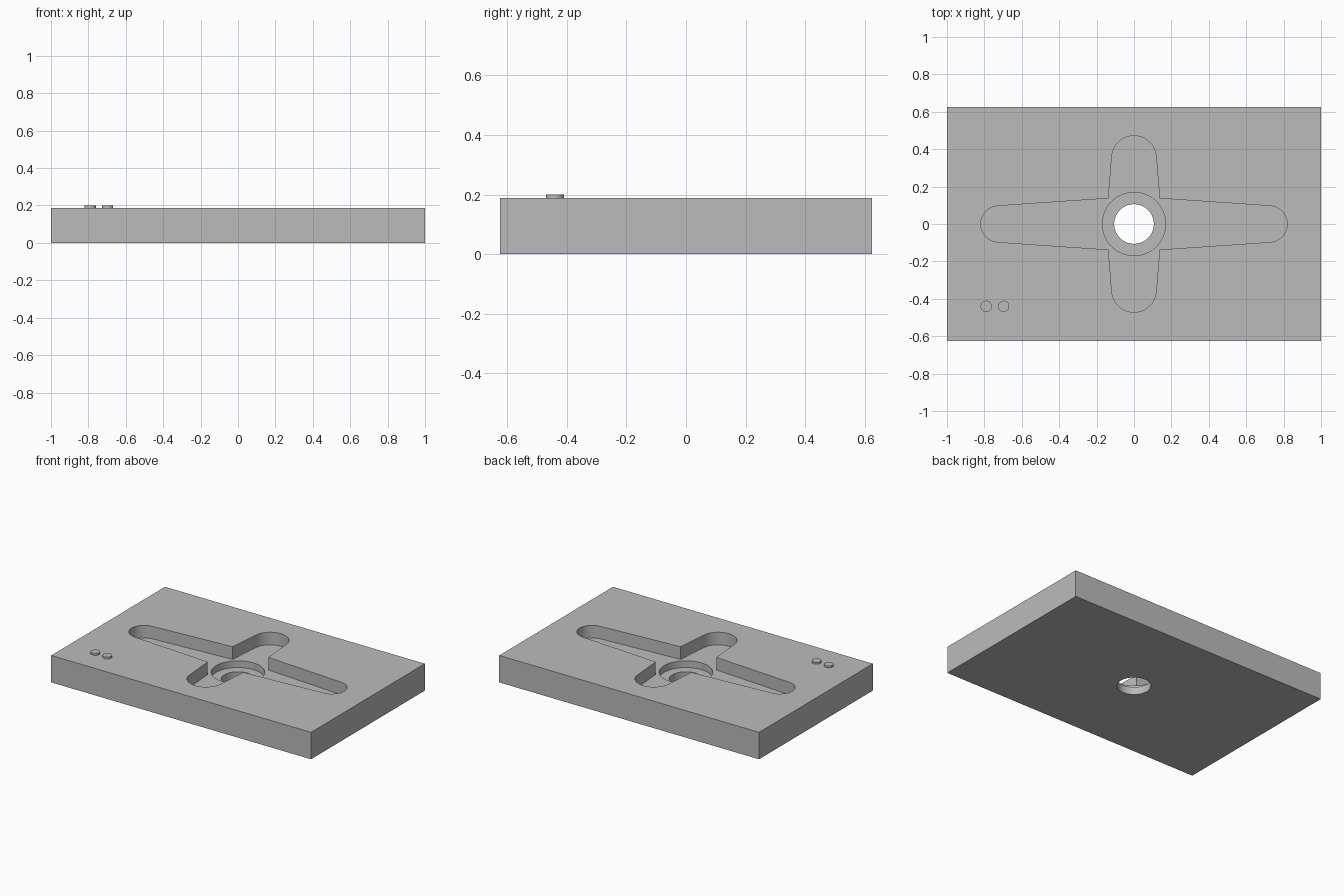
import bpy
import bmesh
from math import sin, cos, atan2, pi, radians

cube = bpy.data.objects.get("Cube")
if cube:
    bpy.data.objects.remove(cube, do_unlink=True)

WIDTH, DEPTH, TOP = 2.0, 1.25, 0.1875
POCKET_FLOOR, BORE_FLOOR = 0.1, 0.053
CORNER = 0.137      # inner corner where the pocket arms meet

grey = bpy.data.materials.new("plain grey")
grey.use_nodes = True
grey.diffuse_color = (0.5, 0.5, 0.5, 1)
grey.node_tree.nodes["Principled BSDF"].inputs["Base Color"].default_value = (0.5, 0.5, 0.5, 1)


def prism(name, outline, bottom, top):
    """Extrude a counter-clockwise outline from bottom to top."""
    bm = bmesh.new()
    face = bm.faces.new([bm.verts.new((x, y, bottom)) for x, y in outline])
    extruded = bmesh.ops.extrude_face_region(bm, geom=[face])["geom"]
    for v in extruded:
        if isinstance(v, bmesh.types.BMVert):
            v.co.z = top
    bmesh.ops.recalc_face_normals(bm, faces=bm.faces)
    mesh = bpy.data.meshes.new(name)
    bm.to_mesh(mesh)
    bm.free()
    mesh.materials.append(grey)
    obj = bpy.data.objects.new(name, mesh)
    bpy.context.collection.objects.link(obj)
    return obj


def circle(radius, cx=0, cy=0, steps=64):
    return [(cx + radius * cos(2 * pi * i / steps), cy + radius * sin(2 * pi * i / steps))
            for i in range(steps)]


def select(obj):
    bpy.ops.object.select_all(action="DESELECT")
    obj.select_set(True)
    bpy.context.view_layer.objects.active = obj


def cut(target, cutter):
    cutter.hide_render = True
    mod = target.modifiers.new("cut", "BOOLEAN")
    mod.operation = "DIFFERENCE"
    mod.solver = "EXACT"
    mod.object = cutter
    select(target)
    bpy.ops.object.modifier_apply(modifier=mod.name)
    bpy.data.objects.remove(cutter, do_unlink=True)


def arm_outline(centre, radius, steps=24):
    """Inner corner followed by the rounded tip of an arm along +x."""
    tilt = atan2(CORNER - radius, centre - CORNER)
    limit = pi / 2 - tilt
    points = [(CORNER, -CORNER)]
    for i in range(steps + 1):
        a = -limit + 2 * limit * i / steps
        points.append((centre + radius * cos(a), radius * sin(a)))
    return points


# Four tapered arms: long ones along x, short ones along y
cross = []
for quarter in range(4):
    arm = arm_outline(0.722, 0.097) if quarter % 2 == 0 else arm_outline(0.353, 0.119)
    for x, y in arm:
        for _ in range(quarter):
            x, y = -y, x
        cross.append((x, y))

# Plate with cross pocket, counterbore and through hole
w, d = WIDTH / 2, DEPTH / 2
plate = prism("base_plate", [(-w, -d), (w, -d), (w, d), (-w, d)], 0, TOP)
cut(plate, prism("pocket_cutter", cross, POCKET_FLOOR, TOP + 0.1))
cut(plate, prism("counterbore_cutter", circle(0.169), BORE_FLOOR, TOP + 0.1))
cut(plate, prism("hole_cutter", circle(0.106), -0.1, TOP + 0.1))

# Two small studs near the front right corner
studs = [prism(name, circle(0.03, x, -0.44, 32), TOP - 0.01, 0.2)
         for name, x in (("outer_stud", -0.79), ("inner_stud", -0.697))]

for obj in [plate] + studs:
    select(obj)
    bpy.ops.object.shade_smooth_by_angle(angle=radians(30))
